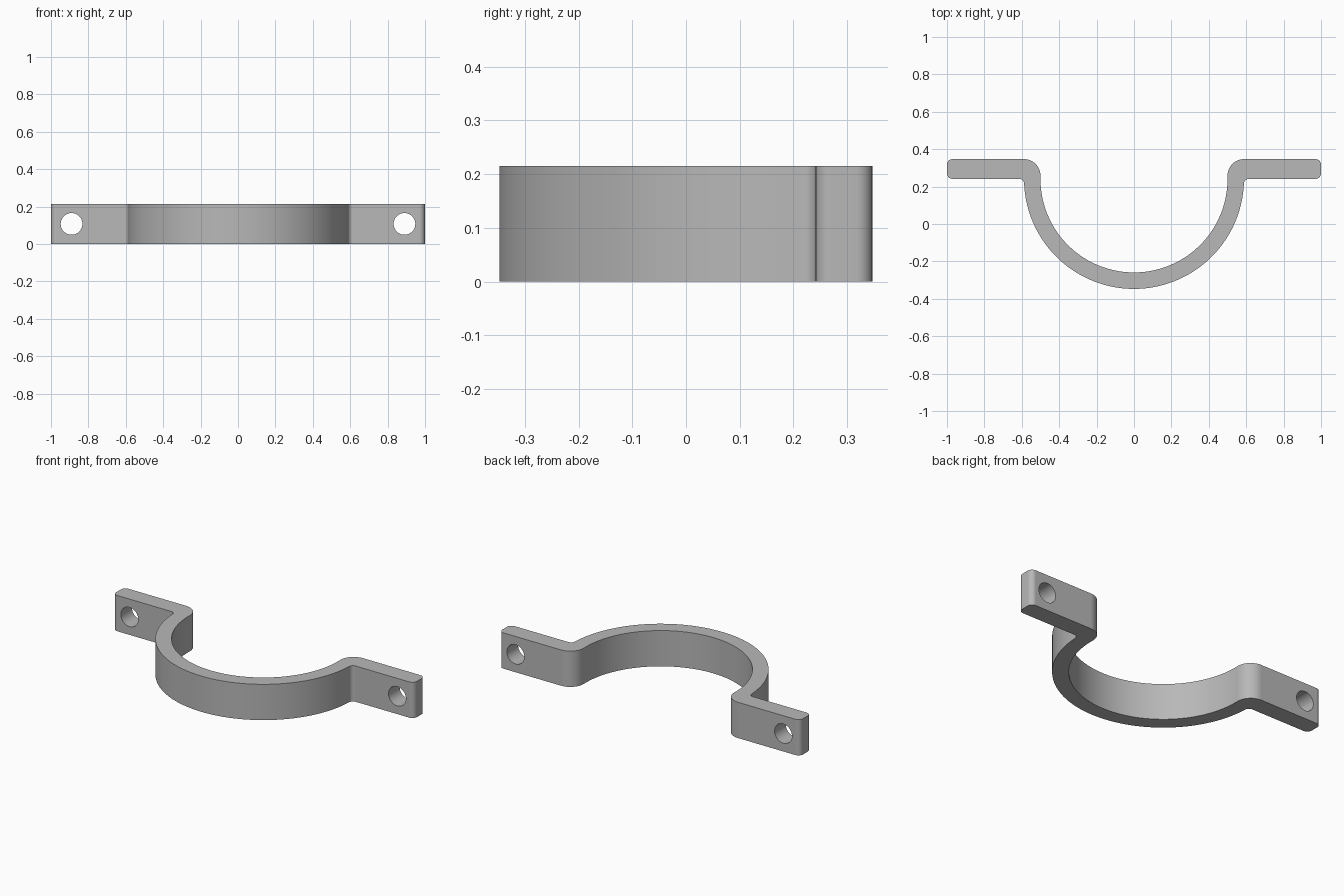
import bpy, bmesh, math
from mathutils import Matrix

HEIGHT = 0.215
R_OUT, R_IN, ARC_Y = 0.588, 0.50, 0.241
BACK, FRONT = 0.347, 0.241      # flange faces in y
HOLE_X, HOLE_R = 0.89, 0.058

if "Cube" in bpy.data.objects:
    bpy.data.objects.remove(bpy.data.objects["Cube"])

grey = bpy.data.materials.new("grey metal")
grey.use_nodes = True
colour = (0.48, 0.48, 0.48, 1)
grey.diffuse_color = colour
grey.node_tree.nodes["Principled BSDF"].inputs["Base Color"].default_value = colour


def arc(cx, cy, r, start, end, steps):
    angles = [math.radians(start + (end - start) * i / steps) for i in range(steps + 1)]
    return [(cx + r * math.cos(a), cy + r * math.sin(a)) for a in angles]


# Half outline: outer arc, fillet, flange, rounded shoulder, inner arc
fillet, tip, shoulder = 0.025, 0.03, 0.088
half = arc(0, ARC_Y, R_OUT, -90, -3, 40)
half += arc(R_OUT + fillet, FRONT - fillet, fillet, 180, 90, 6)[1:]
half += arc(1 - tip, FRONT + tip, tip, -90, 0, 6)
half += arc(1 - tip, BACK - tip, tip, 0, 90, 6)
half += arc(R_IN + shoulder, BACK - shoulder, shoulder, 90, 180, 12)
half += arc(0, ARC_Y, R_IN, 0, -90, 40)
outline = half + [(-x, y) for x, y in reversed(half[1:-1])]

# Clamp body
bm = bmesh.new()
base = bm.faces.new([bm.verts.new((x, y, 0)) for x, y in outline])
top = bmesh.ops.extrude_face_region(bm, geom=[base])["geom"]
bmesh.ops.translate(bm, vec=(0, 0, HEIGHT),
                    verts=[g for g in top if isinstance(g, bmesh.types.BMVert)])
bmesh.ops.recalc_face_normals(bm, faces=bm.faces)
mesh = bpy.data.meshes.new("clamp_bracket")
bm.to_mesh(mesh)
bm.free()
mesh.materials.append(grey)
clamp = bpy.data.objects.new("clamp_bracket", mesh)
bpy.context.collection.objects.link(clamp)

bpy.ops.object.select_all(action='DESELECT')
clamp.select_set(True)
bpy.context.view_layer.objects.active = clamp

# Bolt holes through both flanges
bm = bmesh.new()
for side in (-1, 1):
    place = Matrix.Translation((side * HOLE_X, (FRONT + BACK) / 2, HEIGHT / 2))
    bmesh.ops.create_cone(bm, cap_ends=True, segments=40, radius1=HOLE_R, radius2=HOLE_R,
                          depth=0.3, matrix=place @ Matrix.Rotation(math.pi / 2, 4, 'X'))
cut_mesh = bpy.data.meshes.new("bolt_hole_cutter")
bm.to_mesh(cut_mesh)
bm.free()
cut_mesh.materials.append(grey)
cutter = bpy.data.objects.new("bolt_hole_cutter", cut_mesh)
cutter.hide_render = True
bpy.context.collection.objects.link(cutter)

cut = clamp.modifiers.new("bolt_holes", 'BOOLEAN')
cut.operation = 'DIFFERENCE'
cut.solver = 'EXACT'
cut.object = cutter
bpy.ops.object.modifier_apply(modifier=cut.name)
bpy.data.objects.remove(cutter)

# Smooth curves, crisp edges, even flat faces
bpy.ops.object.shade_smooth_by_angle(angle=math.radians(35))
weighted = clamp.modifiers.new("flat_faces", 'WEIGHTED_NORMAL')
weighted.keep_sharp = True
